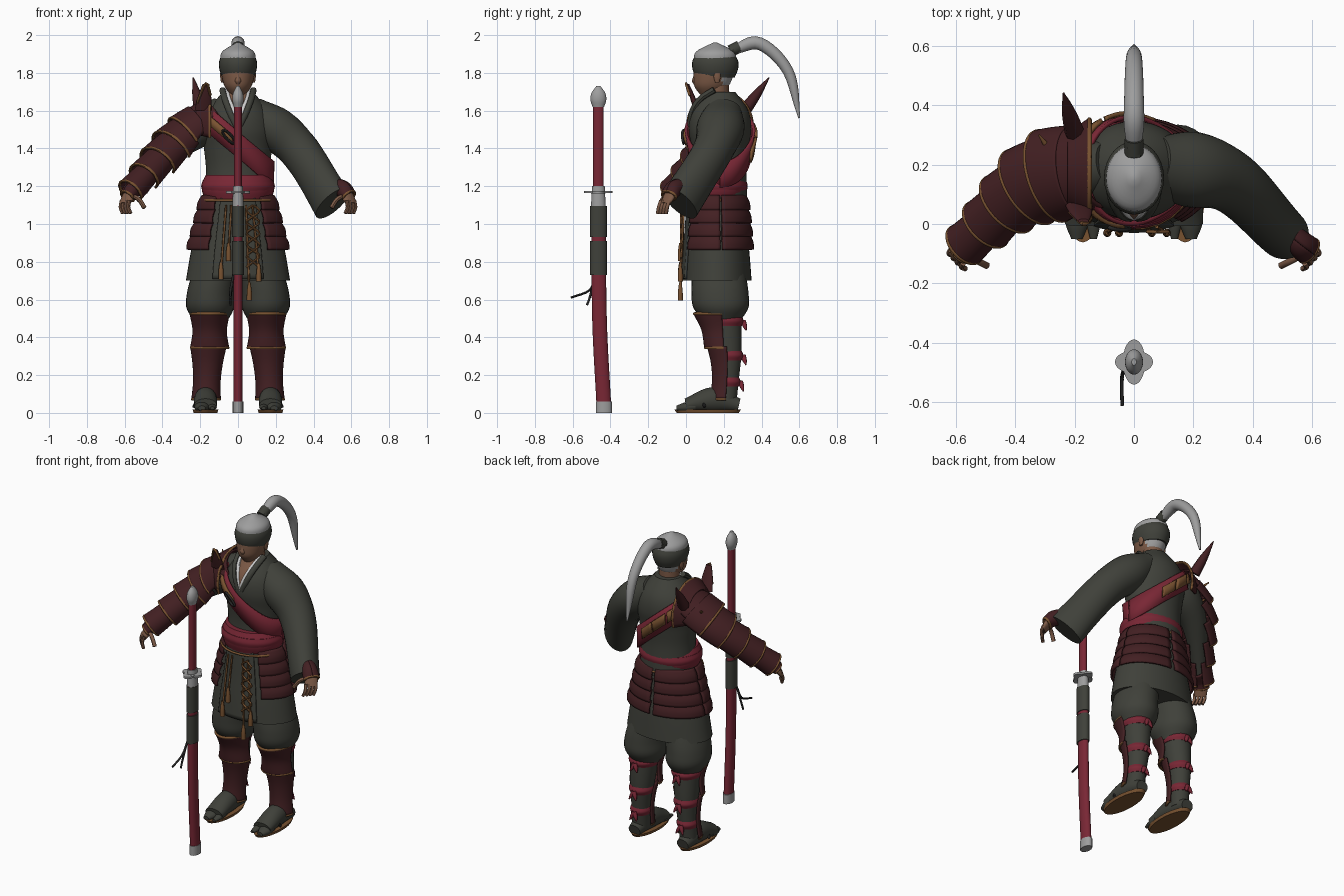
import bpy, bmesh, math
from mathutils import Vector

if "Cube" in bpy.data.objects:
    bpy.data.objects.remove(bpy.data.objects["Cube"])

X, Z = Vector((1, 0, 0)), Vector((0, 0, 1))
MIDDLE = .165


def make_material(name, *color):
    material = bpy.data.materials.new(name)
    material.use_nodes = True
    material.diffuse_color = (*color, 1)
    material.node_tree.nodes["Principled BSDF"].inputs["Base Color"].default_value = (*color, 1)
    return material


GREEN = make_material("dark green cloth", .05, .052, .042)
RED = make_material("crimson cloth", .19, .02, .035)
ARMOR = make_material("dark red armor", .055, .014, .016)
BROWN = make_material("brown rope and leather", .19, .085, .03)
SKIN = make_material("skin", .2, .1, .06)
GREY = make_material("grey hair and steel", .34, .34, .34)
WHITE = make_material("white lining", .6, .6, .6)
BLACK = make_material("black cord", .02, .02, .02)


def along(keys, t):
    """Smooth value at t (0 to 1) through evenly spaced numbers or vectors."""
    if not isinstance(keys, (tuple, list)):
        return keys
    last = len(keys) - 1
    i = min(max(int(t * last), 0), last - 1)
    f = t * last - i
    b, c = keys[i], keys[i + 1]
    a = keys[i - 1] if i > 0 else 2 * b - c
    d = keys[i + 2] if i + 2 <= last else 2 * c - b
    return b + (c - a) * f / 2 + (2 * a - 5 * b + 4 * c - d) * f * f / 2 + (3 * b - a - 3 * c + d) * f ** 3 / 2


def build_object(name, bm, materials, thickness):
    mesh = bpy.data.meshes.new(name)
    bm.to_mesh(mesh)
    bm.free()
    for material in materials:
        mesh.materials.append(material)
    mesh.shade_smooth()
    mesh.set_sharp_from_angle(angle=math.radians(45))
    part = bpy.data.objects.new(name, mesh)
    bpy.context.collection.objects.link(part)
    if thickness:
        solid = part.modifiers.new("thickness", "SOLIDIFY")
        solid.thickness, solid.offset = thickness, 0


def tube(name, material, path, radii, depth=1, side=None, sides=28, rings=18, span=(0, 1),
         arc=None, trim=(), second=None, rule=None):
    """Elliptical rings on a path: level unless side is given; arc makes an open plate with rope trim."""
    path = [Vector(p) for p in path]
    start, end = [math.radians(a) for a in arc or (0, 360)]
    count = sides + 1 if arc else sides
    bm, loops, across = bmesh.new(), [], side or X
    for k in range(rings + 1):
        t = k / rings
        u = span[0] + (span[1] - span[0]) * t
        tangent = (along(path, u + .01) - along(path, u - .01)).normalized() if side else Z
        flat = (side or X) - tangent * tangent.dot(side or X)
        across = flat.normalized() if flat.length > .1 else across
        radius = along(radii, t)
        wide, deep = across * radius, tangent.cross(across) * radius * along(depth, t)
        turns = [start + (end - start) * j / sides for j in range(count)]
        loops.append([bm.verts.new(along(path, u) + wide * math.cos(h) + deep * math.sin(h)) for h in turns])
    for low, high in zip(loops, loops[1:]):
        for j in range(sides):
            n = (j + 1) % count
            bm.faces.new((low[j], low[n], high[n], high[j]))
    if not arc:
        bm.faces.new(loops[0][::-1])
        bm.faces.new(loops[-1])
    bmesh.ops.recalc_face_normals(bm, faces=bm.faces)
    if rule:
        for face in bm.faces:
            face.material_index = int(rule(face.calc_center_median()))
    borders = [[v.co.copy() for v in loops[e]] for e in trim]
    build_object(name, bm, [material, second] if second else [material], .012 if arc else 0)
    for border in borders:
        rope(name + "_trim", border, .008)


def column(name, material, low, high, radii, depth=1, x=0, y=MIDDLE, **options):
    tube(name, material, [(x, y, low), (x, y, high)], radii, depth, **options)


def rope(name, points, radii, material=BROWN):
    """Round cord or spike, framed by the axis it spreads along least."""
    spread = [max(axis) - min(axis) for axis in zip(*points)]
    side = Vector([float(k == spread.index(min(spread))) for k in range(3)])
    tube(name, material, points, radii, side=side, sides=8, rings=max(8, 2 * len(points)))


# Robe, with an open neckline
WAIST, COLLAR = 1.1, 1.7
TORSO, TORSO_DEPTH = (.17, .17, .17, .18, .19, .16, .08), (.85, .83, 1)
column("robe_torso", GREEN, WAIST, COLLAR, TORSO, TORSO_DEPTH, y=.18, sides=60, rings=40, second=SKIN,
       rule=lambda c: c.y < MIDDLE and abs(c.x) < (c.z - 1.53) * .42)
column("neck", SKIN, 1.6, 1.75, .063)
for s in (-1, 1):
    for label, cloth, shift, radius in (("lining", WHITE, 0, .011), ("collar", GREEN, .022, .017)):
        rope("robe_" + label, [(s * (.06 + shift), .15, 1.71), (s * (.047 + shift), .074, 1.66),
                               (s * (.02 + shift), .032, 1.59), (s * shift / 2, .024, 1.52)], radius, cloth)


# Diagonal sash and strap, following the torso along a tilted plane
def around_torso(turn, lift, out):
    z = 1.4
    for _ in range(12):
        t = (z - WAIST) / (COLLAR - WAIST)
        radius = along(TORSO, min(max(t, 0), 1))
        x = (radius + out) * math.cos(turn)
        z = (z + 1.42 + lift - .85 * x) / 2
    return Vector((x, .18 + (radius * along(TORSO_DEPTH, t) + out) * math.sin(turn), z))


def diagonal(name, material, start, end, half, out):
    bm, steps = bmesh.new(), 4 + (end - start) // 8
    rows = [[bm.verts.new(around_torso(math.radians(start + (end - start) * i / steps), half * k, out))
             for k in (-1, 0, 1)] for i in range(steps + 1)]
    for row, after in zip(rows, rows[1:]):
        for k in range(2):
            bm.faces.new((row[k], row[k + 1], after[k + 1], after[k]))
    build_object(name, bm, [material], .014)


diagonal("diagonal_sash", RED, 0, 360, .07, .015)
diagonal("front_strap", BROWN, 190, 262, .026, .027)
for start in range(70, 150, 25):
    diagonal("back_strap_pad", BROWN, start, start + 22, .035, .03)
turns = [k * math.tau / 10 for k in range(11)]
rope("strap_buckle", [around_torso(4.5 + .15 * math.cos(a), .02 * math.sin(a), .04) for a in turns], .007, BLACK)

# Waist sash in two folds, with a rope belt
column("waist_sash", RED, 1.13, 1.26, (.175, .19, .19, .17), .87, y=.155)
column("sash_fold", RED, 1.17, 1.23, (.187, .195, .187), .88, y=.155)
rope("rope_belt", [(.195 * math.cos(a), .155 + .17 * math.sin(a), 1.125) for a in turns], .007)

# Robe skirt, apron and layered hip plates
SKIRT, SKIRT_DEPTH = (.276, .25, .215, .18), (.66, .7, .8)
column("robe_skirt", GREEN, .7, 1.15, SKIRT, SKIRT_DEPTH, sides=40)
column("skirt_apron", GREEN, .71, 1.15, [r + .01 for r in SKIRT], SKIRT_DEPTH, arc=(-118, -62))
for row in range(4):
    top, width = 1.15 - .07 * row, .187 + .018 * row
    for start, end in ((-54, 5), (8, 87), (93, 172), (175, 234)):
        column("hip_plate", ARMOR, top - .076, top, (width + .027, width + .022, width), .8 - .03 * row,
               arc=(start, end), sides=12, rings=6)

# Hanging ropes, tassels and lacing
for x, end in ((-.09, .75), (-.05, .85), (.06, .64), (.11, .74)):
    rope("hanging_rope", [(x * .7, -.01, WAIST), (x, -.03, end)], .006)
    column("tassel", BROWN, end - .045, end + .05, (.014, .013, .007), x=x, y=-.03, sides=10)
for s in (-1, 1):
    rope("apron_lacing", [(.08 + s * .035 * math.sin(k * math.pi / 2), -.026, WAIST - .03 * k) for k in range(12)], .006)

# Legs: trousers, wraps, guards and ties
CALF = (.052, .058, .072, .085)
for s in (-1, 1):
    leg = [Vector((s * .17, .21, .05)), Vector((s * .16, .22, .28)), Vector((s * .15, .2, .52))]
    tube("trouser_leg", GREEN, [(s * .145, .19, .48), (s * .145, .18, .63), (s * .11, .17, .8)],
         (.085, .125, .126, .12, .11), (1.1, 1.2, 1.2))
    tube("calf_wrap", GREEN, leg, CALF, 1.1)
    tube("shin_guard", ARMOR, leg, (.072, .067, .074, .09), 1.1, span=(.05, .65), arc=(-180, 0), trim=(0,))
    tube("knee_guard", ARMOR, [(s * .15, .2, .345), (s * .15, .19, .525)], (.097, .085, .1), (1, 1.25, 1.45),
         arc=(-180, 0), trim=(0, -1))
    for t in (.25, .55, .93):
        spot, width = along(leg, t), along(CALF, t)
        column("leg_tie", RED, spot.z - .025, spot.z + .025, (width, width + .008, width), 1.13, x=spot.x, y=spot.y)
        knot = spot + Vector((0, width * 1.1 + .01, 0))
        for k in (-1, 1):
            rope("tie_tail", [knot, knot + Vector((k * .025, .015, -.05))], (.014, .012, .003), RED)

    # Split-toe shoes
    x = s * .172
    column("sole", BROWN, 0, .018, (.063, .068), 2.6, x=x, y=.115)
    tube("shoe", GREEN, [(x, .28, .04), (x, .15, .07), (x, 0, .04)], (.04, .06, .06), (.9, 1.1, .6), side=X)
    for x, width in ((.136, .023), (.192, .038)):
        tube("toe_cap", GREEN, [(s * x, .05, .035), (s * x, -.05, .025)], (width, width, width / 2), .7, side=X)
    rope("shoe_strap", [(s * .235, .1, .03), (s * .2, .07, .09), (s * .145, 0, .06)], .008, BLACK)

# Head, blindfold, face and ponytail
tube("head", SKIN, [(0, .125, 1.68), (0, .15, 1.82), (0, .155, 1.96)], (.035, .07, .084, .09, .094, .083, .01),
     (1.3, 1.2, 1.2), sides=40, rings=30, second=GREY, rule=lambda c: c.z > 1.87 or c.z > 1.735 and c.y > .19)
column("blindfold", GREEN, 1.775, 1.9, (.084, .098, .1, .085), 1.22, y=.155)
column("nose", SKIN, 1.735, 1.8, (.006, .018, .012, .008), y=.05)
rope("mouth", [(-.026, .07, 1.72), (0, .06, 1.72), (.026, .07, 1.72)], .006, ARMOR)
for s in (-1, 1):
    column("ear", SKIN, 1.75, 1.8, (.006, .01, .01), 1.8, x=s * .084)
rope("hair_tie", [(0, .235, 1.915), (0, .285, 1.94)], .032, GREEN)
tube("ponytail", GREY, [(0, .25, 1.92), (0, .39, 1.955), (0, .54, 1.81), (0, .6, 1.56)],
     (.022, .034, .033, .03, .024, .005), side=X)

# Wide left sleeve
tube("left_sleeve", GREEN, [(.07, .2, 1.6), (.31, .15, 1.405), (.5, -.03, 1.11)], (.08, .115, .108, .11, .122),
     (1.2, 1, .7), side=Z)

# Armored right arm: overlapping plates that follow the sleeve
ARM = [Vector((-.08, .2, 1.6)), Vector((-.33, .14, 1.42)), Vector((-.57, -.07, 1.175))]
ARM_WIDTHS = (.08, .105, .08, .055, .034)
tube("right_sleeve", GREEN, ARM, ARM_WIDTHS, side=Z)
for i in range(6):
    start, half = .08 + .15 * i, 85 + 16 * i
    radius = along(ARM_WIDTHS, start) + .012
    tube("arm_plate", ARMOR, ARM, (radius, radius + .008), 1.3 - .05 * i, side=Z, span=(start, start + .17),
         arc=(-half, half), trim=(-1,))

# Neck guard and horns of the shoulder armor
tube("neck_guard", ARMOR, [(-.22, .18, 1.52), (-.15, .18, 1.52)], (.13, .18), .95, side=Z, arc=(-110, 110), trim=(-1,))
tube("guard_front", ARMOR, [(-.185, .06, 1.6), (-.17, .01, 1.74)], (.045, .036, .018), .4)
rope("guard_front_trim", [(-.215, .04, 1.64), (-.17, 0, 1.745), (-.145, .02, 1.68)], .007)
rope("back_horn", [(-.2, .31, 1.6), (-.237, .44, 1.775)], (.034, .024, .003), ARMOR)
for x, y, z in ((-.32, .3, 1.59), (-.36, .23, 1.53)):
    rope("small_horn", [(x + .05, y - .07, z - .05), (x, y, z)], (.018, .003))

# Gloves and hands
for s in (-1, 1):
    tube("glove_cuff", ARMOR, [(s * .5, -.02, 1.2), (s * .555, -.065, 1.185), (s * .588, -.09, 1.15)], (.038, .04, .03),
         (1, 1, 1.4), side=Z, arc=(0, 360), trim=(-1,))
    tube("palm", SKIN, [(s * .57, -.075, 1.17), (s * .6, -.11, 1.105)], (.024, .02, .014), (1.5, 2, 2.4), side=Z)
    for i in range(4):
        x, y = .616 - .014 * i, -.087 - .015 * i
        rope("finger", [(s * x, y, 1.125), (s * (x + .006), y - .012, 1.09), (s * (x - .006), y - .018, 1.055)],
             .0095, SKIN)
    rope("thumb", [(s * .57, -.1, 1.155), (s * .525, -.125, 1.13), (s * .495, -.14, 1.085)], .012, SKIN)

# Sheathed sword standing in front
SWORD_Y = -.464
for part, material, low, high, radii, depth in (
        ("pommel", GREY, 1.62, 1.73, (.022, .03, .026, .008), 1.4), ("grip", RED, 1.19, 1.63, .02, 1.4),
        ("collar", GREY, 1.09, 1.2, (.03, .026), 1.3), ("upper_wrap", GREEN, .93, 1.095, .031, 1.45),
        ("lower_wrap", GREEN, .73, .91, .031, 1.45), ("guard_long", GREY, 1.163, 1.174, .038, 2),
        ("guard_wide", GREY, 1.162, 1.175, .064, .6)):
    column("sword_" + part, material, low, high, radii, depth, y=SWORD_Y)
tube("sword_sheath", RED, [(0, -.435, .04), (0, -.458, .5), (0, SWORD_Y, WAIST)], .025, 1.55)
column("sword_sheath_tip", GREY, 0, .06, .028, 1.55, y=-.434)
for reach, drop in ((.61, .61), (.525, .57)):
    rope("sheath_cord", [(-.025, -.48, .73), (-.04, -.51, drop + .04), (-.04, -reach, drop)], .006, BLACK)
